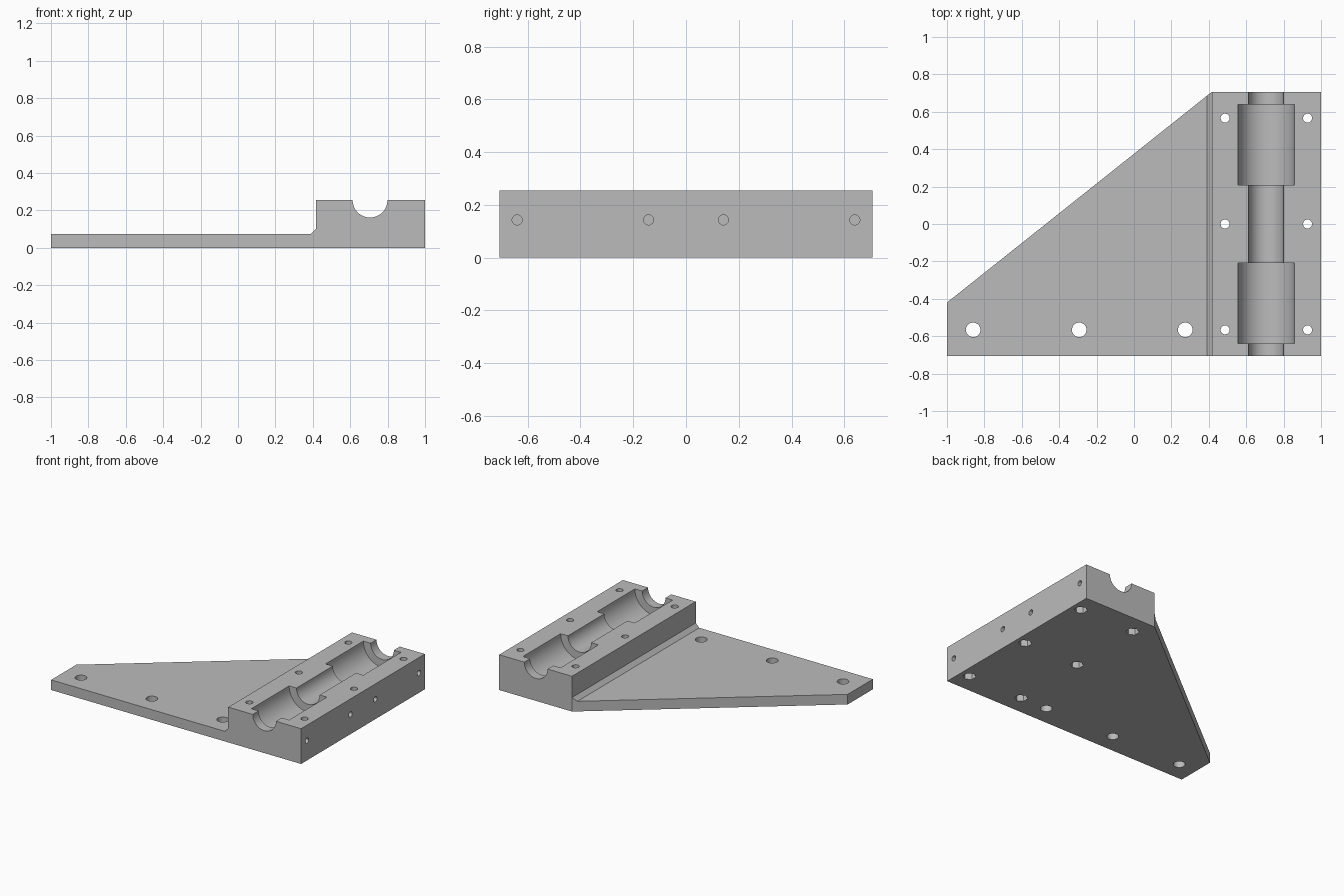
import bpy, bmesh, math
from mathutils import Matrix, Vector

cube = bpy.data.objects.get("Cube")
if cube:
    bpy.data.objects.remove(cube, do_unlink=True)

HALF = 0.707       # half depth along y
PLATE = 0.073      # base plate thickness
TOP = 0.255        # bearing block height
SHAFT_X = 0.706    # shaft groove axis

grey = bpy.data.materials.new("light_grey")
grey.use_nodes = True
colour = (0.5, 0.5, 0.5, 1)
grey.diffuse_color = colour
grey.node_tree.nodes["Principled BSDF"].inputs["Base Color"].default_value = colour


def make_object(name, bm):
    bmesh.ops.recalc_face_normals(bm, faces=bm.faces)
    mesh = bpy.data.meshes.new(name)
    bm.to_mesh(mesh)
    bm.free()
    mesh.materials.append(grey)
    obj = bpy.data.objects.new(name, mesh)
    bpy.context.collection.objects.link(obj)
    return obj


def prism(name, points, offset):
    """Extrude a flat outline by an offset vector."""
    bm = bmesh.new()
    face = bm.faces.new([bm.verts.new(p) for p in points])
    ext = bmesh.ops.extrude_face_region(bm, geom=[face])
    verts = [v for v in ext["geom"] if isinstance(v, bmesh.types.BMVert)]
    bmesh.ops.translate(bm, verts=verts, vec=offset)
    return make_object(name, bm)


def rod(name, start, end, radius, sides=32):
    """Cylinder between two points."""
    a, b = Vector(start), Vector(end)
    turn = (b - a).to_track_quat('Z', 'Y').to_matrix().to_4x4()
    bm = bmesh.new()
    bmesh.ops.create_cone(bm, cap_ends=True, segments=sides, radius1=radius, radius2=radius,
                          depth=(b - a).length, matrix=Matrix.Translation((a + b) / 2) @ turn)
    return make_object(name, bm)


def cut(target, cutter):
    """Subtract the cutter, keep the result and discard the cutter."""
    mod = target.modifiers.new("cut", 'BOOLEAN')
    mod.operation, mod.solver, mod.object = 'DIFFERENCE', 'EXACT', cutter
    graph = bpy.context.evaluated_depsgraph_get()
    mesh = bpy.data.meshes.new_from_object(target.evaluated_get(graph))
    target.modifiers.clear()
    target.data = mesh
    bpy.data.objects.remove(cutter, do_unlink=True)


# Plate and bearing block, one profile run front to back
profile = [(-1, 0), (1, 0), (1, TOP), (0.417, TOP), (0.417, 0.101), (0.389, PLATE), (-1, PLATE)]
bracket = prism("bearing_bracket", [(x, -HALF, z) for x, z in profile], (0, 2 * HALF, 0))

# Diagonal rear edge of the plate
slope = (HALF + 0.42) / 1.417
corner = [(-1.2, -0.42 - 0.2 * slope), (0.617, HALF + 0.2 * slope), (-1.2, HALF + 0.2 * slope)]
cut(bracket, prism("corner_cutter", [(x, y, -0.1) for x, y in corner], (0, 0, 0.5)))

# Shaft groove and the two wider bearing pockets
cut(bracket, rod("shaft_cutter", (SHAFT_X, -1, TOP), (SHAFT_X, 1, TOP), 0.093, 64))
for side in (-1, 1):
    cut(bracket, rod("pocket_cutter", (SHAFT_X, side * 0.208, TOP),
                     (SHAFT_X, side * 0.64, TOP), 0.151, 64))

# Mounting holes along the front of the plate
for x in (-0.86, -0.293, 0.274):
    cut(bracket, rod("mount_cutter", (x, -0.566, -0.1), (x, -0.566, 0.2), 0.039))

# Clamp screw holes with hexagonal nut recesses underneath
for x in (0.487, 0.928):
    for y in (-0.566, 0, 0.566):
        cut(bracket, rod("screw_cutter", (x, y, -0.1), (x, y, 0.4), 0.024))
        cut(bracket, rod("nut_cutter", (x, y, -0.1), (x, y, 0.06), 0.044, 6))

# Blind holes in the side wall
for y in (-0.64, -0.142, 0.142, 0.64):
    cut(bracket, rod("side_cutter", (1.1, y, 0.143), (0.89, y, 0.143), 0.019))

# Smooth bores with crisp edges
bpy.ops.object.select_all(action='DESELECT')
bracket.select_set(True)
bpy.context.view_layer.objects.active = bracket
bpy.ops.object.shade_smooth_by_angle(angle=math.radians(30))
